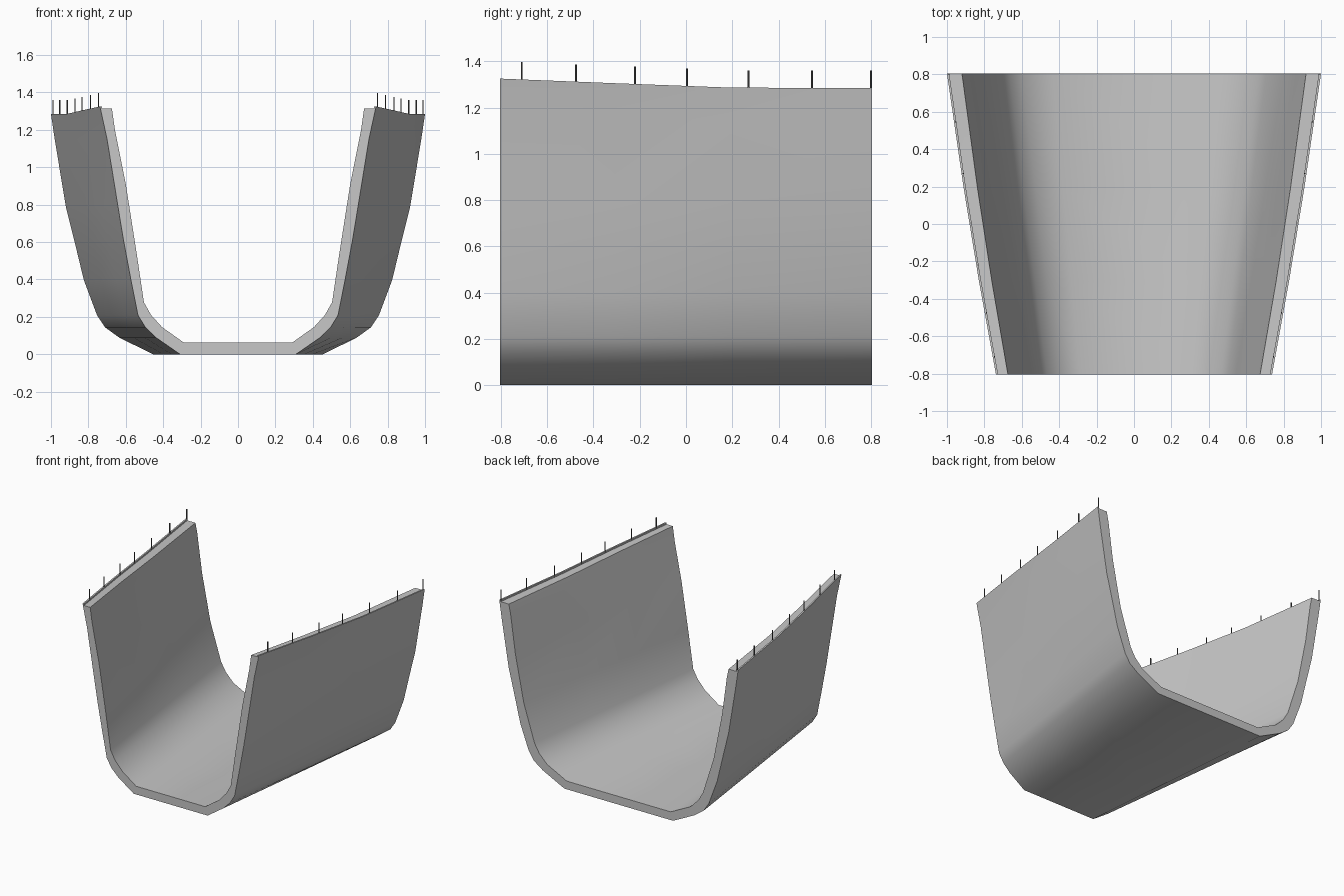
import bpy
import bmesh

cube = bpy.data.objects.get("Cube")
if cube:
    bpy.data.objects.remove(cube)


def make_material(name, value):
    mat = bpy.data.materials.new(name)
    mat.use_nodes = True
    color = (value, value, value, 1)
    mat.diffuse_color = color
    mat.node_tree.nodes["Principled BSDF"].inputs["Base Color"].default_value = color
    return mat


concrete = make_material("concrete grey", 0.57)
dark_metal = make_material("dark metal", 0.1)

HALF = 0.805
LIP = 0.012

# Half cross-section as (front x, back x, z), from floor to rim
OUTER = [(0.31, 0.455, 0), (0.44, 0.636, 0.09), (0.495, 0.711, 0.144),
         (0.535, 0.754, 0.209), (0.572, 0.824, 0.396), (0.613, 0.877, 0.615),
         (0.641, 0.92, 0.786), (0.70, 0.98, 1.15)]
INNER = [(0.658, 0.905, 1.2), (0.60, 0.865, 0.91), (0.545, 0.795, 0.56),
         (0.503, 0.705, 0.278), (0.465, 0.665, 0.21), (0.406, 0.60, 0.145),
         (0.289, 0.435, 0.062)]
# Stations along the length: (fraction from front, rim height)
STATIONS = [(0, 1.325), (0.31, 1.305), (0.62, 1.286), (1, 1.284)]


def width(front, back, z, t):
    bulge = 0.045 * t * (1 - t) * z / 1.3
    return front + (back - front) * t + bulge


def section(t, rim):
    edge = width(0.738, 1.0, rim, t)
    half = [(width(f, b, z, t), z) for f, b, z in OUTER]
    # Thin raised lip along the outside of the rim
    half += [(edge, rim), (edge - LIP, rim), (edge - LIP, rim - LIP),
             (width(0.674, 0.92, rim, t), rim - LIP)]
    half += [(width(f, b, z, t), z) for f, b, z in INNER]
    return half


# Flared channel: one closed loop lofted along the length
bm = bmesh.new()
loops = []
for t, rim in STATIONS:
    half = section(t, rim)
    y = -HALF + 2 * HALF * t
    right = [bm.verts.new((x, y, z)) for x, z in half]
    left = [bm.verts.new((-x, y, z)) for x, z in reversed(half)]
    loops.append(right + left)
count = len(loops[0])
for a, b in zip(loops, loops[1:]):
    for i in range(count):
        j = (i + 1) % count
        bm.faces.new((a[i], a[j], b[j], b[i]))
# End caps as strips between the outer and inner skins
for loop in (loops[0], loops[-1]):
    bm.faces.new(loop)
bmesh.ops.recalc_face_normals(bm, faces=bm.faces)
mesh = bpy.data.meshes.new("channel")
bm.to_mesh(mesh)
bm.free()
mesh.materials.append(concrete)
channel = bpy.data.objects.new("channel", mesh)
bpy.context.collection.objects.link(channel)
bpy.context.view_layer.objects.active = channel
channel.select_set(True)
bpy.ops.object.shade_smooth_by_angle(angle=0.7)
channel.select_set(False)


def rim_height(t):
    for (t0, z0), (t1, z1) in zip(STATIONS, STATIONS[1:]):
        if t <= t1:
            return z0 + (z1 - z0) * (t - t0) / (t1 - t0)
    return STATIONS[-1][1]


# Slim posts standing along both rims
for number, y in enumerate((-0.71, -0.475, -0.22, 0.005, 0.27, 0.545, 0.8)):
    t = (y + HALF) / (2 * HALF)
    rim = rim_height(t)
    x = width(0.738, 1.0, rim, t) - 0.01
    for side, name in ((1, "left"), (-1, "right")):
        bpy.ops.mesh.primitive_cylinder_add(
            vertices=6, radius=0.004, depth=0.095,
            location=(side * x, y, rim + 0.0275))
        post = bpy.context.object
        post.name = f"{name}_post_{number + 1}"
        post.data.materials.append(dark_metal)
